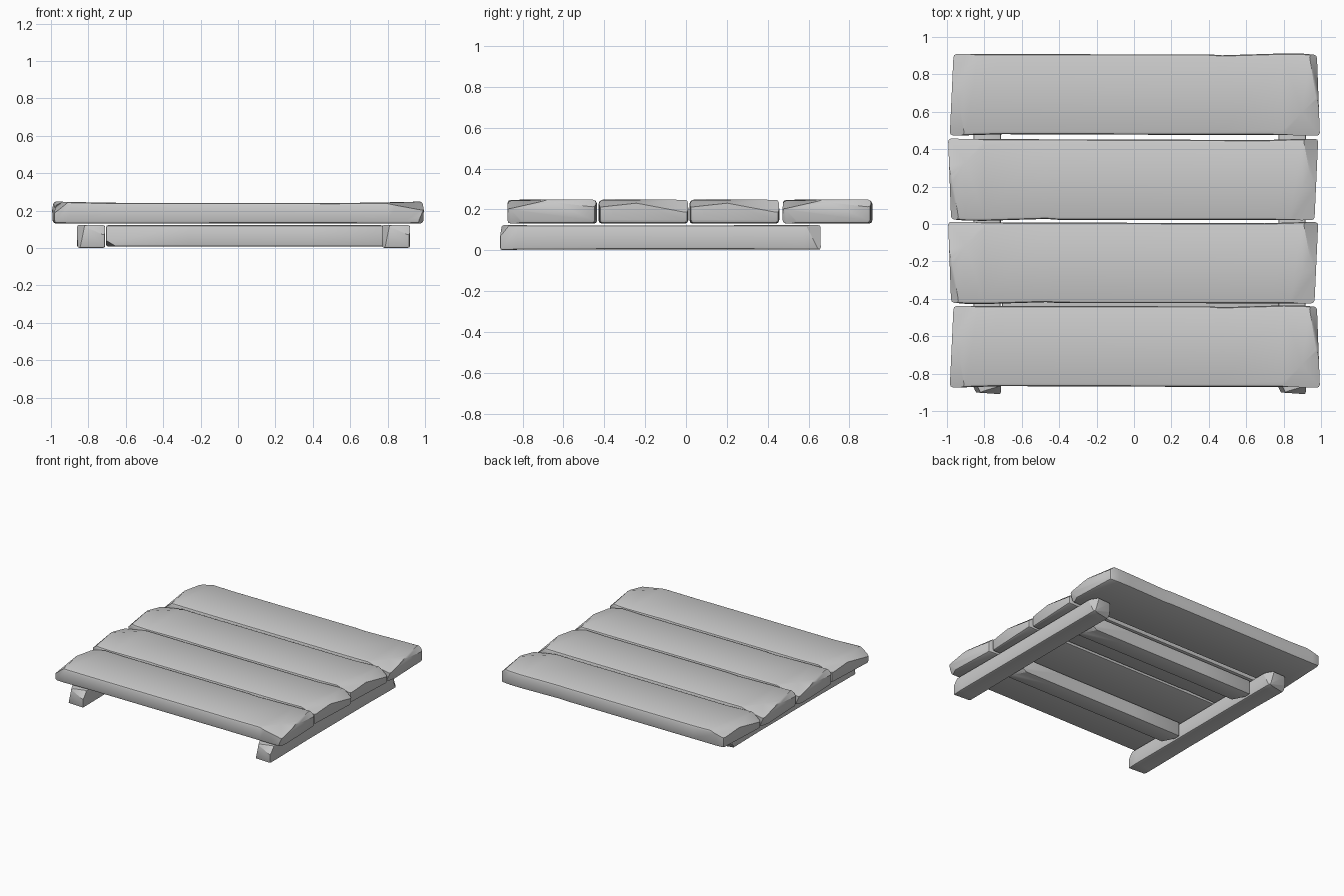
import bpy, bmesh, math
from mathutils import Vector, Matrix

if "Cube" in bpy.data.objects:
    bpy.data.objects.remove(bpy.data.objects["Cube"])


def board(name, stations, chips, place, bevel=0.016):
    """Loft a rough board along x. Station: x front, x back, y front, y back, z low, z high."""
    bm = bmesh.new()
    rings = []
    for xf, xb, yf, yb, zl, zh in stations:
        rings.append([bm.verts.new(c) for c in
                      ((xf, yf, zl), (xb, yb, zl), (xb, yb, zh), (xf, yf, zh))])
    for a, b in zip(rings, rings[1:]):
        for i in range(4):
            j = (i + 1) % 4
            bm.faces.new((a[i], a[j], b[j], b[i]))
    bm.faces.new(rings[0][::-1])
    bm.faces.new(rings[-1])
    bmesh.ops.recalc_face_normals(bm, faces=bm.faces)
    # worn, rounded edges
    sharp = [e for e in bm.edges if e.calc_face_angle() > math.radians(50)]
    bmesh.ops.bevel(bm, geom=sharp, offset=bevel, segments=2, profile=0.5,
                    affect='EDGES', clamp_overlap=True)
    # broken-off splinters: slice the corners with planes
    for point, normal in chips:
        cut = bmesh.ops.bisect_plane(bm, geom=bm.verts[:] + bm.edges[:] + bm.faces[:],
                                     plane_co=Vector(point),
                                     plane_no=Vector(normal).normalized(), clear_outer=True)
        edges = [e for e in cut['geom_cut'] if isinstance(e, bmesh.types.BMEdge)]
        bmesh.ops.holes_fill(bm, edges=edges)
    bmesh.ops.recalc_face_normals(bm, faces=bm.faces)
    bmesh.ops.transform(bm, matrix=place, verts=bm.verts)
    mesh = bpy.data.meshes.new(name)
    bm.to_mesh(mesh)
    bm.free()
    obj = bpy.data.objects.new(name, mesh)
    bpy.context.collection.objects.link(obj)
    bpy.ops.object.select_all(action='DESELECT')
    obj.select_set(True)
    bpy.context.view_layer.objects.active = obj
    bpy.ops.object.shade_smooth_by_angle(angle=math.radians(28))
    return obj


def spin(x, y, z, degrees):
    return Matrix.Translation((x, y, z)) @ Matrix.Rotation(math.radians(degrees), 4, 'Z')


# Deck planks: the middle two are the same plank turned end for end
plank = [(-0.985, -0.965, -0.218, 0.216, -0.056, 0.060),
         (-0.90, -0.90, -0.218, 0.217, -0.058, 0.059),
         (-0.70, -0.70, -0.212, 0.216, -0.058, 0.054),
         (0.40, 0.40, -0.216, 0.215, -0.057, 0.054),
         (0.47, 0.47, -0.216, 0.210, -0.057, 0.053),
         (0.80, 0.80, -0.217, 0.220, -0.058, 0.055),
         (0.90, 0.90, -0.218, 0.219, -0.058, 0.057),
         (0.994, 0.978, -0.220, 0.212, -0.056, 0.062)]
plank_chips = [((-0.90, 0.10, 0.053), (-0.25, 0.12, 1)),
               ((-0.96, -0.02, 0.045), (-0.8, -0.15, 1)),
               ((0.90, -0.10, 0.056), (0.18, -0.22, 1)),
               ((0.972, 0.10, 0.045), (0.9, 0.15, 1)),
               ((-0.975, 0.15, -0.05), (-1, 0.3, -0.5)),
               ((0.985, -0.17, -0.04), (1, -0.35, -0.4))]
for n, (y, turn) in enumerate([(-0.655, 0), (-0.208, 180), (0.237, 180), (0.692, 0)]):
    board(f"deck_plank_{n + 1}", plank, plank_chips, spin(0, y, 0.188, turn))

# Runners under the deck, running front to back
runner = [(-0.785, -0.775, -0.073, 0.073, -0.062, 0.060),
          (-0.70, -0.70, -0.075, 0.075, -0.060, 0.060),
          (-0.30, -0.30, -0.072, 0.073, -0.058, 0.059),
          (0.45, 0.45, -0.073, 0.072, -0.058, 0.060),
          (0.70, 0.70, -0.075, 0.074, -0.060, 0.060),
          (0.785, 0.780, -0.074, 0.075, -0.060, 0.060)]
runner_chips = [((-0.76, 0.055, 0.0), (-0.5, 1, 0.2)),
                ((-0.765, -0.03, 0.045), (-1, -0.3, 0.8)),
                ((0.765, -0.055, 0.02), (0.6, -1, 0.3)),
                ((0.77, 0.03, -0.045), (1, 0.2, -0.7))]
for side, x in (("left", -0.785), ("right", 0.845)):
    board(f"{side}_runner", runner, runner_chips, spin(x, -0.125, 0.0625, 90), 0.01)

# Cross beams fitted between the runners
beam = [(-0.74, -0.74, -0.073, 0.073, -0.056, 0.058),
        (-0.30, -0.30, -0.071, 0.073, -0.055, 0.058),
        (0.35, 0.35, -0.073, 0.071, -0.055, 0.058),
        (0.74, 0.74, -0.073, 0.073, -0.056, 0.058)]
beam_chips = [((0.725, 0.03, -0.045), (0.6, 0.3, -1)),
              ((-0.725, -0.03, -0.045), (-0.6, -0.3, -1))]
for place, y in (("front", -0.405), ("back", 0.375)):
    board(f"{place}_cross_beam", beam, beam_chips, spin(0.035, y, 0.064, 0), 0.01)
